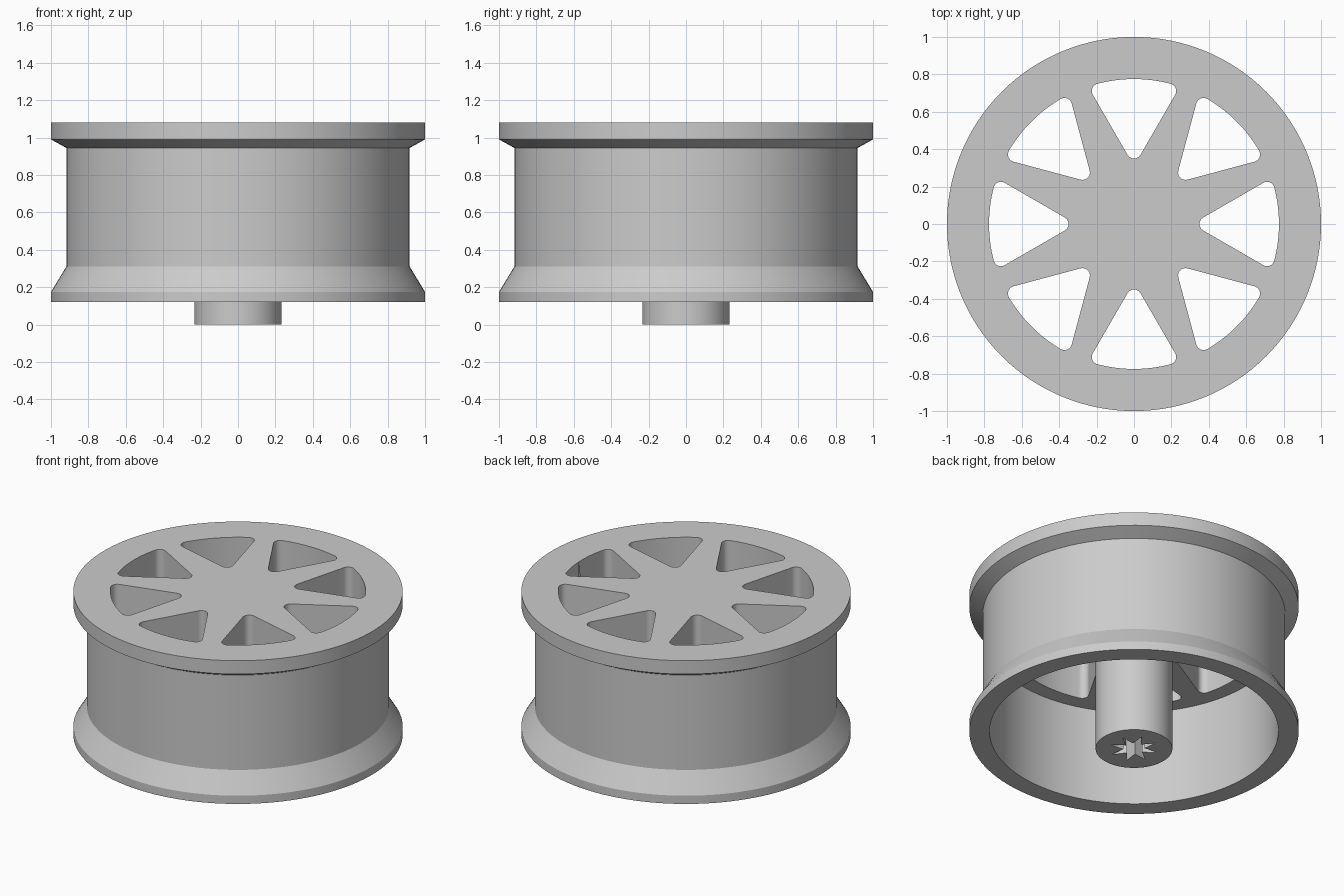
import bpy, bmesh
from math import sin, cos, pi, radians, sqrt, atan2
from mathutils import Vector

if "Cube" in bpy.data.objects:
    bpy.data.objects.remove(bpy.data.objects["Cube"])

grey = bpy.data.materials.new("light grey")
grey.use_nodes = True
colour = (0.6, 0.6, 0.6, 1)
grey.diffuse_color = colour
grey.node_tree.nodes["Principled BSDF"].inputs["Base Color"].default_value = colour


def add_object(name, bm):
    bmesh.ops.recalc_face_normals(bm, faces=bm.faces)
    mesh = bpy.data.meshes.new(name)
    bm.to_mesh(mesh)
    bm.free()
    mesh.materials.append(grey)
    obj = bpy.data.objects.new(name, mesh)
    bpy.context.collection.objects.link(obj)
    return obj


def lathe(name, profile, steps=128):
    bm = bmesh.new()
    verts = [bm.verts.new((r, 0, z)) for r, z in profile]
    edges = [bm.edges.new(pair) for pair in zip(verts, verts[1:])]
    bmesh.ops.spin(bm, geom=verts + edges, axis=(0, 0, 1), cent=(0, 0, 0),
                   angle=2 * pi, steps=steps, use_duplicate=False)
    bmesh.ops.remove_doubles(bm, verts=bm.verts, dist=1e-4)
    return add_object(name, bm)


def prism(bm, outline, low, high):
    face = bm.faces.new([bm.verts.new((x, y, low)) for x, y in outline])
    top = bmesh.ops.extrude_face_region(bm, geom=[face])["geom"]
    bmesh.ops.translate(bm, vec=(0, 0, high - low),
                        verts=[v for v in top if isinstance(v, bmesh.types.BMVert)])


def arc(cx, cy, radius, start, end, steps=8):
    angles = [radians(start + (end - start) * i / steps) for i in range(steps + 1)]
    return [(cx + radius * cos(a), cy + radius * sin(a)) for a in angles]


def window_outline(tip=0.35, outer=0.775, fillet=0.04, half=30):
    # Rounded wedge pointing at the hub, with an arc for its outer side
    base = tip + fillet
    h = base * cos(radians(half))
    t = -h + sqrt(h * h - base ** 2 + (outer - fillet) ** 2)
    cx, cy = t * sin(radians(half)), base + t * cos(radians(half))
    lean = atan2(cy, cx) * 180 / pi
    pts = arc(0, base, fillet, 180 + half, 360 - half)
    pts += arc(cx, cy, fillet, -half, lean)
    pts += arc(0, 0, outer, lean, 180 - lean, 16)[1:-1]
    pts += arc(-cx, cy, fillet, 180 - lean, 180 + half)
    return pts


# Rim barrel, spoked disc and hub turned as one solid
wheel = lathe("wheel_rim", [
    (0, 1.08), (1, 1.08), (1, 0.99), (0.918, 0.945), (0.918, 0.31),
    (1, 0.175), (1, 0.12), (0.877, 0.12), (0.877, 0.76),
    (0.233, 0.76), (0.233, 0), (0, 0)])

# Eight windows between the spokes
bm = bmesh.new()
outline = window_outline()
for i in range(8):
    a = i * pi / 4
    prism(bm, [(x * cos(a) - y * sin(a), x * sin(a) + y * cos(a))
               for x, y in outline], 0.6, 1.2)
windows = add_object("window_cutter", bm)

# Splined axle socket in the hub
bm = bmesh.new()
star = []
for i in range(16):
    p = Vector((0.15 if i % 2 else 0.065, 0))
    a = i * pi / 8
    star.append((p.x * cos(a), p.x * sin(a)))
prism(bm, star, -0.1, 0.4)
socket = add_object("socket_cutter", bm)

bpy.context.view_layer.objects.active = wheel
for cutter in (windows, socket):
    cutter.hide_render = True
    mod = wheel.modifiers.new("cut", "BOOLEAN")
    mod.operation = "DIFFERENCE"
    mod.solver = "EXACT"
    mod.object = cutter
    bpy.ops.object.modifier_apply(modifier=mod.name)
    bpy.data.objects.remove(cutter)

bpy.ops.object.select_all(action="DESELECT")
wheel.select_set(True)
bpy.ops.object.shade_smooth_by_angle(angle=radians(25))
